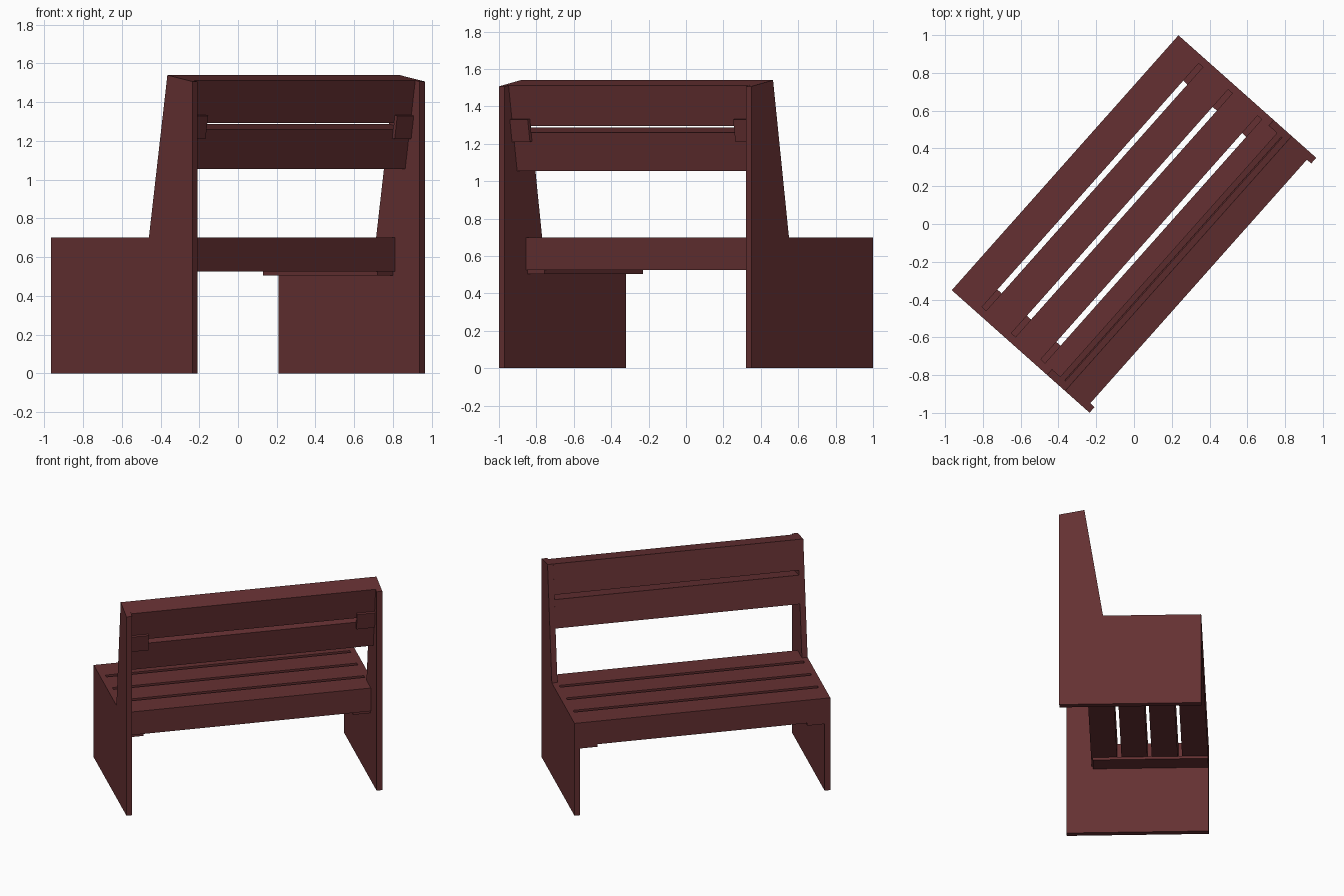
import bpy, bmesh, math
from mathutils import Matrix

if "Cube" in bpy.data.objects:
    bpy.data.objects.remove(bpy.data.objects["Cube"])

TURN = Matrix.Rotation(math.radians(48.35), 4, 'Z')   # bench stands turned on the grid
HALF, T = 0.903, 0.04                                 # half length, side panel thickness
INNER = HALF - T
LEAN = 0.152

wood = bpy.data.materials.new("red_brown_paint")
wood.diffuse_color = (0.13, 0.03, 0.032, 1)
wood.use_nodes = True
wood.node_tree.nodes["Principled BSDF"].inputs["Base Color"].default_value = wood.diffuse_color


def extrude(name, profile, x0, x1):
    """Extrude a (y, z) profile along the bench from x0 to x1."""
    bm = bmesh.new()
    face = bm.faces.new([bm.verts.new((x0, y, z)) for y, z in profile])
    ext = bmesh.ops.extrude_face_region(bm, geom=[face])
    moved = [g for g in ext["geom"] if isinstance(g, bmesh.types.BMVert)]
    bmesh.ops.translate(bm, verts=moved, vec=(x1 - x0, 0, 0))
    bmesh.ops.recalc_face_normals(bm, faces=bm.faces)
    bm.transform(TURN)
    me = bpy.data.meshes.new(name)
    bm.to_mesh(me)
    bm.free()
    me.materials.append(wood)
    ob = bpy.data.objects.new(name, me)
    bpy.context.collection.objects.link(ob)
    return ob


def rect(y0, y1, z0, z1):
    return [(y0, z0), (y1, z0), (y1, z1), (y0, z1)]


def leaning(z0, z1, d0, d1):
    """Board profile parallel to the leaning back, between depths d0 and d1."""
    def pt(z, d):
        return (-0.187 - LEAN * (z - 0.7) - d, z - d * 0.19)
    return [pt(z0, d0), pt(z1, d0), pt(z1, d1), pt(z0, d1)]


# side panels with raised back
side = [(-0.488, 0), (0.488, 0), (0.488, 0.70), (-0.187, 0.70),
        (-0.315, 1.54), (-0.488, 1.507)]
extrude("left_side_panel", side, -HALF, -INNER)
extrude("right_side_panel", side, INNER, HALF)

# four seat slats
for i in range(4):
    y1 = 0.488 - i * 0.2085
    extrude(f"seat_slat_{i + 1}", rect(y1 - 0.1785, y1, 0.525, 0.70), -INNER, INNER)

# two back boards
extrude("lower_back_board", leaning(1.082, 1.287, 0, 0.143), -INNER, INNER)
extrude("upper_back_board", leaning(1.321, 1.54, 0, 0.143), -INNER, INNER)

# battens joining the slats under the seat and behind the back
for label, s in (("left", -1), ("right", 1)):
    extrude(f"{label}_seat_batten", rect(-0.305, 0.487, 0.505, 0.525), s * 0.74, s * INNER)
    extrude(f"{label}_back_batten", leaning(1.24, 1.36, 0.143, 0.16), s * 0.735, s * INNER)
